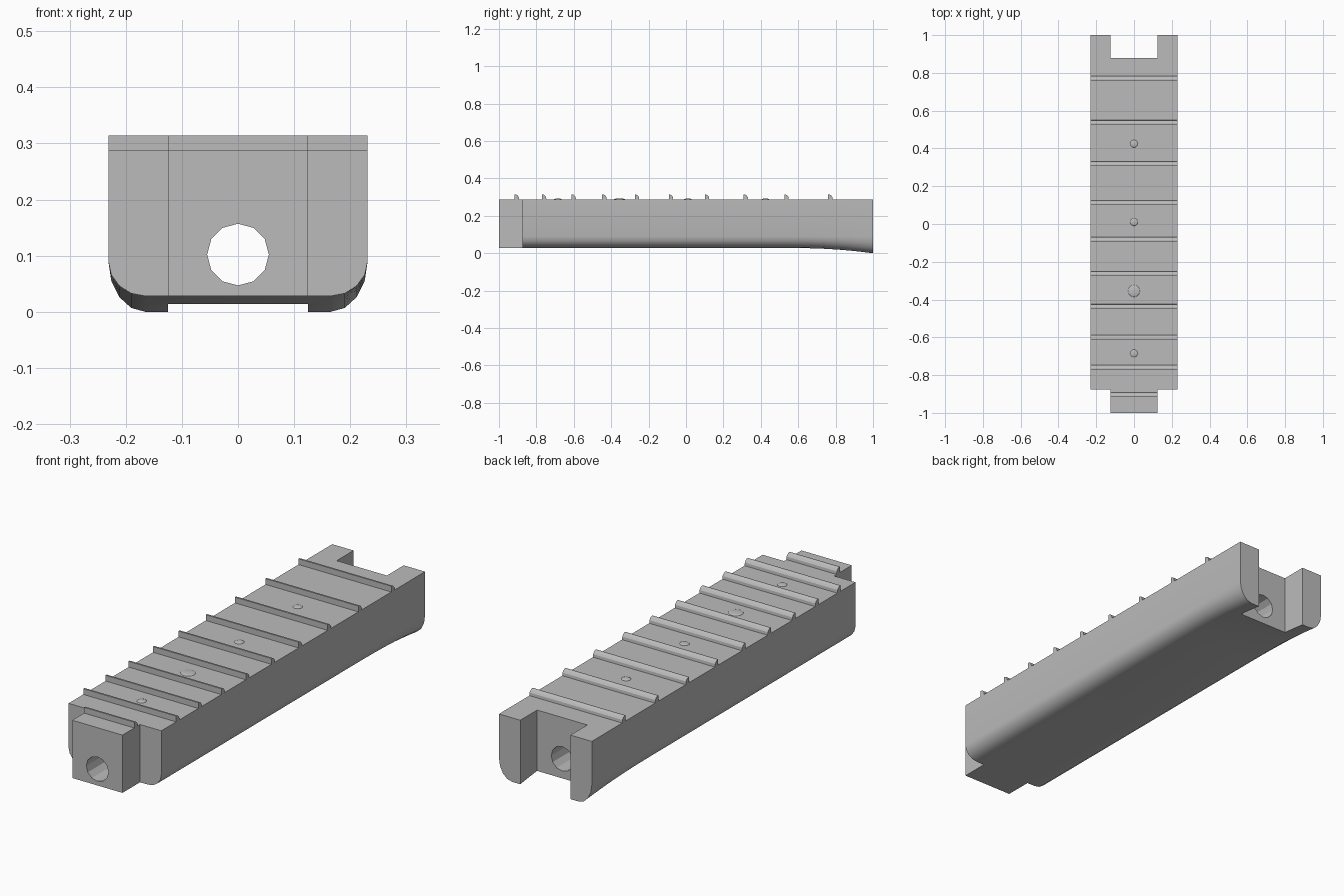
import bpy, bmesh, math
from mathutils import Matrix

if "Cube" in bpy.data.objects:
    bpy.data.objects.remove(bpy.data.objects["Cube"])

HALF, TONGUE, TOP = 0.231, 0.125, 0.288

# One plain grey for the whole model
grey = bpy.data.materials.new("plain grey")
grey.use_nodes = True
grey.diffuse_color = (0.5, 0.5, 0.5, 1)
grey.node_tree.nodes["Principled BSDF"].inputs["Base Color"].default_value = (0.5, 0.5, 0.5, 1)


def finish(bm, name):
    bmesh.ops.recalc_face_normals(bm, faces=bm.faces)
    mesh = bpy.data.meshes.new(name)
    bm.to_mesh(mesh)
    bm.free()
    mesh.materials.append(grey)
    obj = bpy.data.objects.new(name, mesh)
    bpy.context.collection.objects.link(obj)
    return obj


def loft(name, sections):
    """Skin a list of equal-length closed sections and cap both ends."""
    bm = bmesh.new()
    rings = [[bm.verts.new(p) for p in s] for s in sections]
    for a, b in zip(rings, rings[1:]):
        for i in range(len(a)):
            j = (i + 1) % len(a)
            bm.faces.new((a[i], a[j], b[j], b[i]))
    bm.faces.new(rings[0])
    bm.faces.new(rings[-1])
    return finish(bm, name)


def box(name, x0, x1, y0, y1, z0, z1):
    return loft(name, [[(x0, y, z0), (x1, y, z0), (x1, y, z1), (x0, y, z1)] for y in (y0, y1)])


def cut(obj, cutter):
    cutter.hide_render = True
    mod = obj.modifiers.new("cut", "BOOLEAN")
    mod.operation, mod.solver, mod.object = "DIFFERENCE", "EXACT", cutter
    bpy.context.view_layer.objects.active = obj
    bpy.ops.object.modifier_apply(modifier=mod.name)
    bpy.data.objects.remove(cutter)


def smooth(obj, angle):
    bpy.ops.object.select_all(action="DESELECT")
    obj.select_set(True)
    bpy.context.view_layer.objects.active = obj
    bpy.ops.object.shade_smooth_by_angle(angle=math.radians(angle))


# Neck body: rounded lower corners, underside flaring down towards the back
def section(y):
    t = max(0, (y - 0.56) / 0.44)
    low = 0.028 * (1 - t ** 2.2)
    right = [(HALF, TOP)]
    for i in range(5):
        a = math.radians(22.5 * i)
        right.append((HALF - 0.066 * (1 - math.cos(a)), 0.09 - (0.09 - low) * math.sin(a)))
    return [(x, y, z) for x, z in right] + [(-x, y, z) for x, z in reversed(right)]


body = loft("neck_body", [section(y) for y in (-1, 0.56, 0.66, 0.74, 0.82, 0.88, 0.94, 1)])

# Front tongue, back slot and lengthwise bore
for side in (-1, 1):
    x0, x1 = sorted((side * TONGUE, side * 0.4))
    cut(body, box("shoulder_cutter", x0, x1, -1.2, -0.875, -0.2, 0.5))
cut(body, box("slot_cutter", -TONGUE, TONGUE, 0.88, 1.2, -0.2, 0.5))
ring = [(0.055 * math.sin(i * math.pi / 6), 0.102 + 0.055 * math.cos(i * math.pi / 6)) for i in range(12)]
cut(body, loft("bore_cutter", [[(x, y, z) for x, z in ring] for y in (-1.2, 1.2)]))
smooth(body, 29)

# Frets: upright front, rounded back, spacing widening towards the back
fret_profile = [(0, -0.004), (0, 0.026), (0.008, 0.026), (0.016, 0.021), (0.022, 0.013), (0.024, -0.004)]
fret_y = [-0.916, -0.77, -0.612, -0.448, -0.274, -0.092, 0.101, 0.308, 0.526, 0.76]
for n, y in enumerate(fret_y):
    w = TONGUE if n == 0 else HALF
    loft(f"fret_{n + 1}", [[(x, y + dy, TOP + dz) for dy, dz in fret_profile] for x in (-w, w)])

# Inlay dots: very shallow domes midway between frets
for n, (y, r) in enumerate([(-0.685, 0.02), (-0.355, 0.031), (0.01, 0.02), (0.425, 0.02)]):
    bm = bmesh.new()
    bmesh.ops.create_uvsphere(bm, u_segments=20, v_segments=10, radius=1,
                              matrix=Matrix.Translation((0, y, TOP)) @ Matrix.Diagonal((r, r, 0.005, 1)))
    smooth(finish(bm, f"inlay_dot_{n + 1}"), 60)
